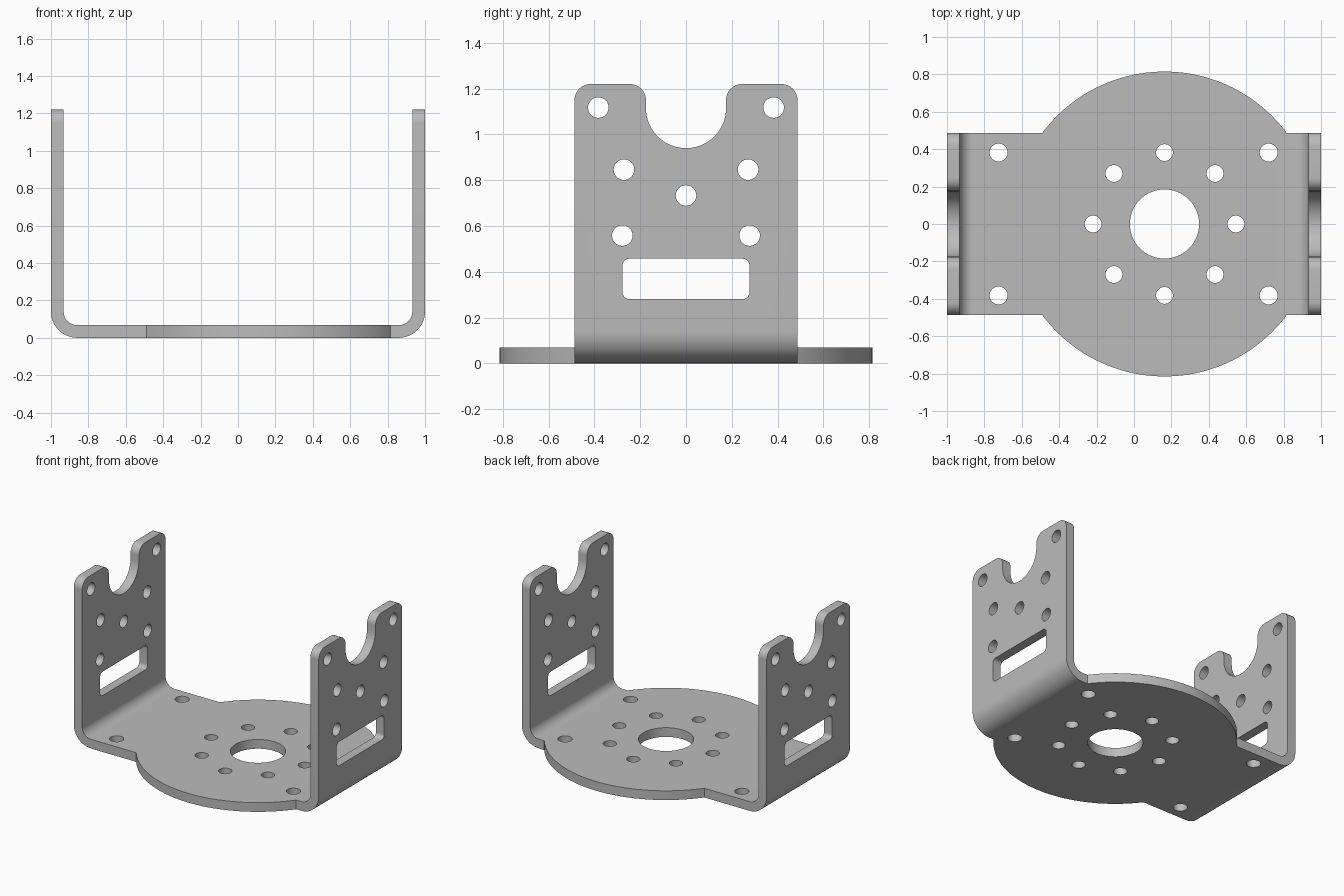
import bpy
import bmesh
from math import sin, cos, asin, radians, degrees
from mathutils import Vector

cube = bpy.data.objects.get("Cube")
if cube:
    bpy.data.objects.remove(cube, do_unlink=True)

HALF_W = 0.487       # half width of the strip
THICK = 0.068        # sheet thickness
BEND = 0.14          # outer bend radius
DISC_X, DISC_R = 0.163, 0.815
WALL_TOP, CORNER = 1.22, 0.07


def arc(cx, cy, r, start, end, steps=12):
    """Points along an arc, angles in degrees."""
    angles = [radians(start + (end - start) * i / steps) for i in range(steps + 1)]
    return [(cx + r * cos(a), cy + r * sin(a)) for a in angles]


def circle(cx, cy, r, steps=32):
    return arc(cx, cy, r, 0, 360, steps)[:-1]


def mirrored(points):
    """Close an outline by mirroring its first half across the vertical axis."""
    return points + [(-a, b) for a, b in reversed(points)]


def prism(name, outlines, axis, low, high):
    """Solid prisms from flat outlines, extruded along one axis."""
    place = {
        "x": lambda a, b, d: Vector((d, a, b)),
        "y": lambda a, b, d: Vector((a, d, b)),
        "z": lambda a, b, d: Vector((a, b, d)),
    }[axis]
    bm = bmesh.new()
    for pts in outlines:
        bottom = [bm.verts.new(place(a, b, low)) for a, b in pts]
        top = [bm.verts.new(place(a, b, high)) for a, b in pts]
        bm.faces.new(bottom[::-1])
        bm.faces.new(top)
        for i in range(len(pts)):
            j = (i + 1) % len(pts)
            bm.faces.new((bottom[i], bottom[j], top[j], top[i]))
    bmesh.ops.recalc_face_normals(bm, faces=bm.faces)
    mesh = bpy.data.meshes.new(name)
    bm.to_mesh(mesh)
    bm.free()
    obj = bpy.data.objects.new(name, mesh)
    bpy.context.collection.objects.link(obj)
    return obj


# Bent sheet: U-shaped section, oversized so the outlines trim it
c = 1 - BEND
outer = [(1, 1.3)] + arc(c, BEND, BEND, 0, -90)
inner = arc(c, BEND, BEND - THICK, -90, 0) + [(1 - THICK, 1.3)]
section = mirrored(outer)
section += [(-a, b) for a, b in reversed(inner)] + inner
bracket = prism("bent_bracket", [section], "y", -0.9, 0.9)

# Floor outline: straight strip with a round disc bulging out of it
a0 = degrees(asin(HALF_W / DISC_R))
plan = [(-1.1, -HALF_W)] + arc(DISC_X, 0, DISC_R, 180 + a0, 360 - a0, 48)
plan += [(1.1, -HALF_W), (1.1, HALF_W)] + arc(DISC_X, 0, DISC_R, a0, 180 - a0, 48)
plan += [(-1.1, HALF_W)]
floor_outline = prism("floor_outline", [plan], "z", -0.2, 1.5)

# Wall outline: rounded horns on both sides of a round notch
zc = WALL_TOP - CORNER
side = [(0.9, -0.1), (0.9, 0.2)]
side += arc(HALF_W - CORNER, zc, CORNER, 0, 90)
side += arc(0.175 + CORNER, zc, CORNER, 90, 180)
side += arc(0, 1.115, 0.175, -4, -87, 20)
wall_outline = prism("wall_outline", [mirrored(side)], "x", -1.2, 1.2)

# Floor holes: hub bore, ring of eight, four corner holes
holes = [circle(DISC_X, 0, 0.185, 64)]
for i in range(8):
    t = radians(45 * i)
    holes.append(circle(DISC_X + 0.382 * cos(t), 0.382 * sin(t), 0.045))
for x in (-0.724, 0.72):
    for y in (-0.382, 0.382):
        holes.append(circle(x, y, 0.048))
floor_holes = prism("floor_holes", holes, "z", -0.2, 0.2)

# Wall holes: paired round holes, a centre hole and a rounded slot
holes = [circle(0, 0.733, 0.045)]
for y, z in ((0.383, 1.117), (0.271, 0.846), (0.278, 0.558)):
    holes += [circle(y, z, 0.045), circle(-y, z, 0.045)]
r = 0.03
holes.append(mirrored(arc(0.277 - r, 0.28 + r, r, -90, 0, 8)
                      + arc(0.277 - r, 0.457 - r, r, 0, 90, 8)))
wall_holes = prism("wall_holes", holes, "x", -1.2, 1.2)

# Trim and pierce the sheet
bpy.ops.object.select_all(action="DESELECT")
bracket.select_set(True)
bpy.context.view_layer.objects.active = bracket
for cutter, operation in (
    (floor_outline, "INTERSECT"),
    (wall_outline, "INTERSECT"),
    (floor_holes, "DIFFERENCE"),
    (wall_holes, "DIFFERENCE"),
):
    cutter.hide_render = True
    mod = bracket.modifiers.new(cutter.name, "BOOLEAN")
    mod.object = cutter
    mod.operation = operation
    mod.solver = "EXACT"
    bpy.ops.object.modifier_apply(modifier=mod.name)
    bpy.data.objects.remove(cutter, do_unlink=True)

# Plain grey metal over the whole part
grey = bpy.data.materials.new("grey_metal")
grey.use_nodes = True
colour = (0.5, 0.5, 0.5, 1)
grey.diffuse_color = colour
grey.node_tree.nodes["Principled BSDF"].inputs["Base Color"].default_value = colour
bracket.data.materials.clear()
bracket.data.materials.append(grey)
for face in bracket.data.polygons:
    face.material_index = 0
bpy.ops.object.shade_smooth_by_angle(angle=radians(30))
